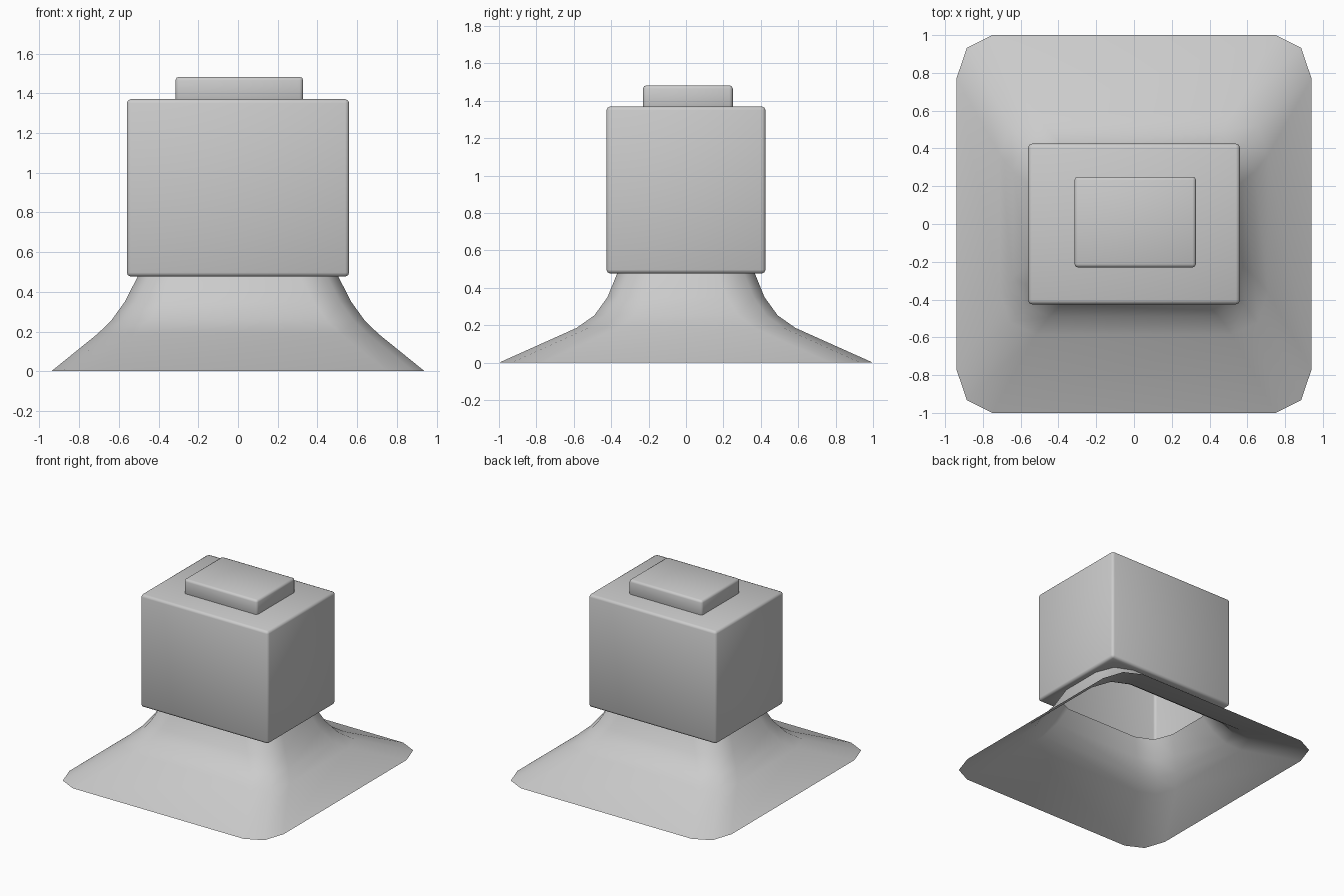
import bpy, bmesh
from mathutils import Matrix, Vector

if "Cube" in bpy.data.objects:
    bpy.data.objects.remove(bpy.data.objects["Cube"])


def finish(bm, name):
    bmesh.ops.recalc_face_normals(bm, faces=bm.faces)
    me = bpy.data.meshes.new(name)
    bm.to_mesh(me)
    bm.free()
    me.shade_smooth()
    ob = bpy.data.objects.new(name, me)
    bpy.context.collection.objects.link(ob)
    return ob


def bevelled_box(lo, hi, bevel):
    lo, hi = Vector(lo), Vector(hi)
    bm = bmesh.new()
    m = Matrix.Translation((lo + hi) / 2) @ Matrix.Diagonal((*(hi - lo), 1))
    bmesh.ops.create_cube(bm, size=1, matrix=m)
    bmesh.ops.bevel(bm, geom=bm.edges[:], offset=bevel, segments=2,
                    profile=0.5, affect='EDGES')
    return bm


def ring(bm, x, y, z, cx, cy):
    """Rectangle with two-segment rounded corners, counter-clockwise."""
    quarter = [(x, y - cy), (x - 0.29 * cx, y - 0.29 * cy), (x - cx, y)]
    pts = []
    for sx, sy in ((1, 1), (-1, 1), (-1, -1), (1, -1)):
        q = quarter if sx * sy > 0 else quarter[::-1]
        pts += [(sx * a, sy * b, z) for a, b in q]
    return [bm.verts.new(p) for p in pts]


# half x, half y, height, corner x, corner y
PROFILE = [(0.94, 1.00, 0.00, 0.19, 0.23),
           (0.71, 0.585, 0.186, 0.19, 0.22),
           (0.64, 0.49, 0.253, 0.19, 0.21),
           (0.57, 0.42, 0.35, 0.19, 0.20),
           (0.505, 0.368, 0.477, 0.19, 0.20)]

# flared skirt, open underneath
bm = bmesh.new()
rings = [ring(bm, *p) for p in PROFILE]
for a, b in zip(rings, rings[1:]):
    for i in range(len(a)):
        j = (i + 1) % len(a)
        bm.faces.new((a[i], a[j], b[j], b[i]))
finish(bm, "flared_base")

# hollow main block, with a narrow ledge around the opening
bm = bevelled_box((-0.56, -0.425, 0.477), (0.56, 0.425, 1.37), 0.02)
bm.normal_update()
bottom = min(bm.faces, key=lambda f: f.calc_center_median().z)
outer = list(bottom.edges)
bmesh.ops.delete(bm, geom=[bottom], context='FACES_ONLY')
rim = ring(bm, *PROFILE[-1])
inner = [bm.edges.new((rim[i], rim[(i + 1) % len(rim)])) for i in range(len(rim))]
bmesh.ops.triangle_fill(bm, use_beauty=True, use_dissolve=False,
                        edges=outer + inner, normal=(0, 0, -1))
finish(bm, "main_block")

# small raised cap
finish(bevelled_box((-0.315, -0.23, 1.35), (0.328, 0.25, 1.483), 0.018), "top_cap")
